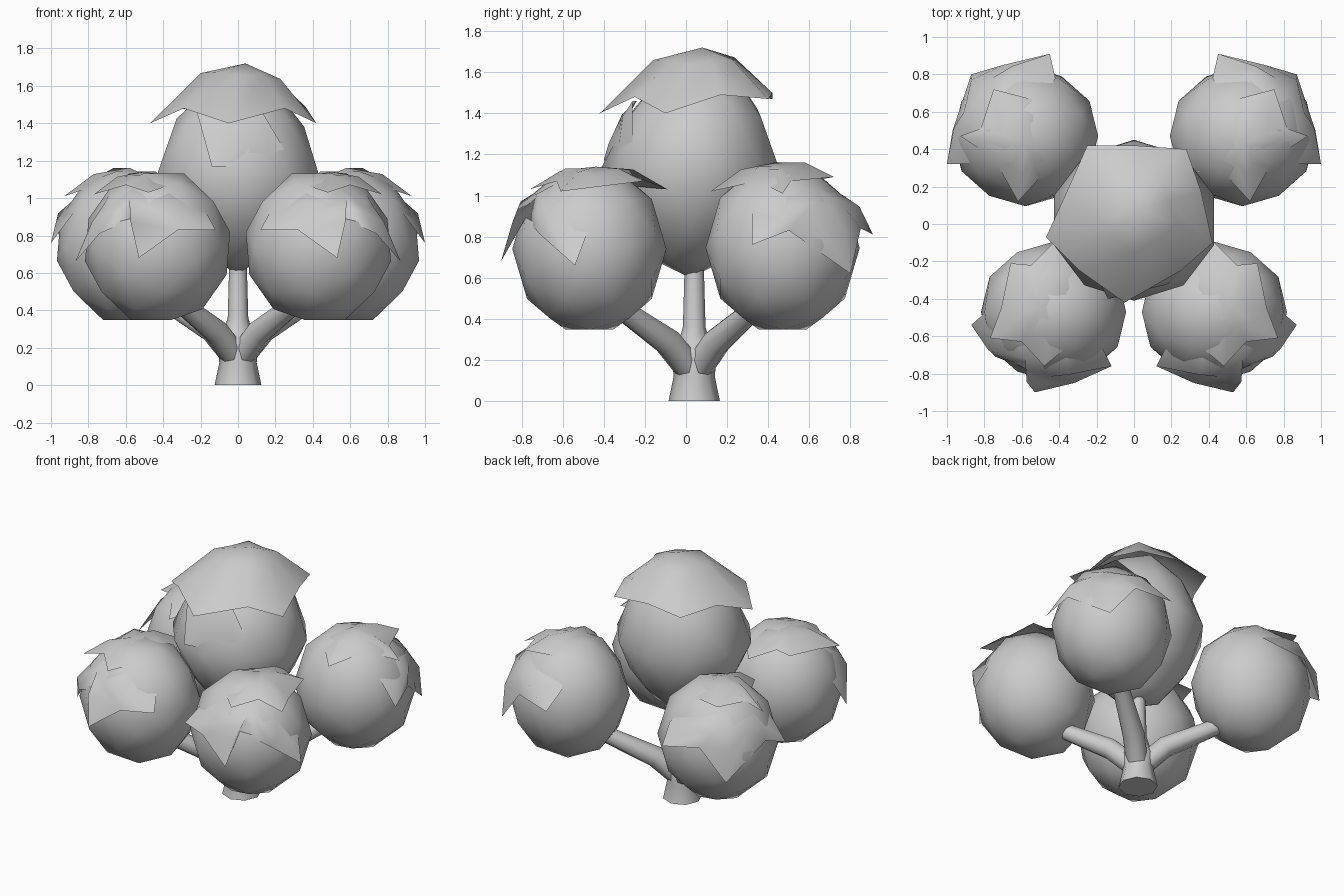
import bpy, bmesh, math
from mathutils import Vector, Matrix

if "Cube" in bpy.data.objects:
    bpy.data.objects.remove(bpy.data.objects["Cube"])

GREY = (0.6, 0.6, 0.6, 1)
grey = bpy.data.materials.new("plain_grey")
grey.use_nodes = True
grey.diffuse_color = GREY
grey.node_tree.nodes["Principled BSDF"].inputs["Base Color"].default_value = GREY


def finish(name, bm):
    """Turn a bmesh into a smooth grey object."""
    mesh = bpy.data.meshes.new(name)
    bm.to_mesh(mesh)
    bm.free()
    mesh.materials.append(grey)
    for p in mesh.polygons:
        p.use_smooth = True
    obj = bpy.data.objects.new(name, mesh)
    bpy.context.collection.objects.link(obj)
    return obj


def ball(name, centre, size, side=1, egg=False):
    """Low-poly foliage ball resting on a flat facet, or an egg with narrow ends."""
    bm = bmesh.new()
    bmesh.ops.create_icosphere(bm, subdivisions=2, radius=1)
    if not egg:
        bm.transform(Matrix.Rotation(math.radians(37.38), 4, 'Y'))
    for v in bm.verts:
        x, y, z = v.co
        if egg:
            k = 1 - 0.27 * abs(z)
            x, y = x * k, y * k + 0.12 * max(z, 0)
        v.co = (side * (x * size[0] + centre[0]),
                y * size[1] + centre[1], z * size[2] + centre[2])
    if side < 0:
        bmesh.ops.reverse_faces(bm, faces=bm.faces)
    finish(name, bm)


def leaf_cap(name, centre, radius, rim, side=1, apex=None, spread=1):
    """Jagged leaf cap: apex, one inner ring on the ball, then the zigzag rim."""
    c = Vector(centre)
    rim = [Vector(p) for p in rim]
    if apex is None:
        mean = sum(((p - c).normalized() for p in rim), Vector())
        apex = c + mean.normalized() * radius * 1.02
    apex = Vector(apex)
    # the inner ring bulges outward between the apex and the rim
    inner = []
    for p in rim:
        d = (apex - c).normalized() + (p - c).normalized() * spread
        reach = ((apex - c).length + (p - c).length) / 2
        inner.append(c + d.normalized() * reach)

    flip = Vector((side, 1, 1))
    bm = bmesh.new()
    top = bm.verts.new(apex * flip)
    a = [bm.verts.new(p * flip) for p in inner]
    b = [bm.verts.new(p * flip) for p in rim]
    n = len(rim)
    for i in range(n):
        j = (i + 1) % n
        bm.faces.new((top, a[i], a[j]))
        bm.faces.new((a[i], b[i], b[j], a[j]))
    bm.normal_update()
    for f in bm.faces:
        if f.normal.dot(f.calc_center_median() - c * flip) < 0:
            f.normal_flip()
    finish(name, bm)


def limb(name, path):
    """Tapered round limb through (x, y, z, radius) points."""
    sides = 8
    bm = bmesh.new()
    rings = []
    pts = [Vector(p[:3]) for p in path]
    for i, p in enumerate(path):
        along = pts[min(i + 1, len(pts) - 1)] - pts[max(i - 1, 0)]
        turn = Vector((0, 0, 1)).rotation_difference(along)
        ring = []
        for k in range(sides):
            t = math.tau * k / sides
            ring.append(bm.verts.new(
                pts[i] + turn @ Vector((math.cos(t), math.sin(t), 0)) * p[3]))
        rings.append(ring)
    for lo, hi in zip(rings, rings[1:]):
        for k in range(sides):
            m = (k + 1) % sides
            bm.faces.new((lo[k], lo[m], hi[m], hi[k]))
    bm.faces.new(rings[0][::-1])
    bm.faces.new(rings[-1])
    obj = finish(name, bm)
    obj.data.polygons[-1].use_smooth = False
    obj.data.polygons[-2].use_smooth = False


# Trunk and the upright limb
limb("trunk", [(0, 0.04, 0, 0.125), (0, 0.04, 0.12, 0.1),
               (0, 0.04, 0.22, 0.11), (0, 0.04, 0.29, 0.075),
               (0, 0.04, 0.36, 0.055), (0, 0.04, 0.72, 0.045)])

# Crown ball with its leaf caps
CROWN = (0, 0.02, 1.14)
ball("crown_ball", CROWN, (0.45, 0.43, 0.54), egg=True)
leaf_cap("crown_cap", CROWN, 0.5, [
    (-0.25, 0.42, 1.47), (0, 0.42, 1.5), (0.28, 0.4, 1.47), (0.36, 0.17, 1.49),
    (0.42, -0.1, 1.4), (0.25, -0.25, 1.48), (-0.05, -0.42, 1.4),
    (-0.29, -0.25, 1.48), (-0.47, -0.07, 1.4), (-0.36, 0.17, 1.49)],
    apex=(0.04, 0.08, 1.72), spread=0.65)
leaf_cap("crown_front_leaf", CROWN, 0.42, [
    (-0.14, -0.4, 1.17), (0.08, -0.36, 1.17), (0.3, -0.26, 1.17),
    (0.13, -0.26, 1.46), (-0.22, -0.24, 1.46)], apex=(0.02, -0.33, 1.31))

# Side balls, caps and branches, mirrored left and right
FRONT = (0.43, -0.47, 0.74)
BACK = (0.58, 0.47, 0.745)
for side, word in ((1, "left"), (-1, "right")):
    limb("front_branch_" + word, [
        (0, 0.04, 0.13, 0.07), (side * 0.12, -0.09, 0.29, 0.07),
        (side * 0.36, -0.36, 0.48, 0.05)])
    limb("back_branch_" + word, [
        (0, 0.04, 0.13, 0.07), (side * 0.13, 0.15, 0.29, 0.07),
        (side * 0.44, 0.37, 0.48, 0.05)])

    ball("front_ball_" + word, FRONT, (0.395, 0.375, 0.42), side)
    leaf_cap("front_upper_cap_" + word, FRONT, 0.4, [
        (0.48, -0.76, 1.03), (0.6, -0.63, 1.07), (0.77, -0.61, 1.02),
        (0.71, -0.45, 1.04), (0.66, -0.21, 1.07), (0.55, -0.22, 1.08),
        (0.42, -0.09, 1.03), (0.26, -0.3, 1.05), (0.16, -0.45, 0.95),
        (0.36, -0.66, 1.07)], side)
    leaf_cap("front_outer_cap_" + word, FRONT, 0.39, [
        (0.53, -0.9, 0.68), (0.32, -0.85, 0.83), (0.12, -0.76, 0.83),
        (0.2, -0.6, 0.98), (0.38, -0.4, 1.08), (0.5, -0.45, 1.1),
        (0.72, -0.35, 0.95), (0.77, -0.45, 0.9), (0.87, -0.54, 0.66),
        (0.74, -0.71, 0.81), (0.56, -0.78, 0.89)], side)

    ball("back_ball_" + word, BACK, (0.395, 0.375, 0.425), side)
    leaf_cap("back_upper_cap_" + word, BACK, 0.41, [
        (0.62, 0.12, 1.02), (0.75, 0.35, 1.07), (0.93, 0.47, 1.01),
        (0.82, 0.51, 1.07), (0.75, 0.72, 1.09), (0.52, 0.66, 1.08),
        (0.37, 0.62, 0.95), (0.36, 0.48, 1.0), (0.34, 0.28, 0.97),
        (0.5, 0.25, 1.06)], side)
    leaf_cap("back_outer_cap_" + word, BACK, 0.39, [
        (1.0, 0.32, 0.76), (0.97, 0.5, 0.83), (0.87, 0.8, 0.62),
        (0.7, 0.85, 0.84), (0.45, 0.91, 0.81), (0.42, 0.78, 0.92),
        (0.48, 0.65, 1.03), (0.62, 0.55, 1.1), (0.75, 0.32, 1.0),
        (0.88, 0.32, 0.92)], side)
